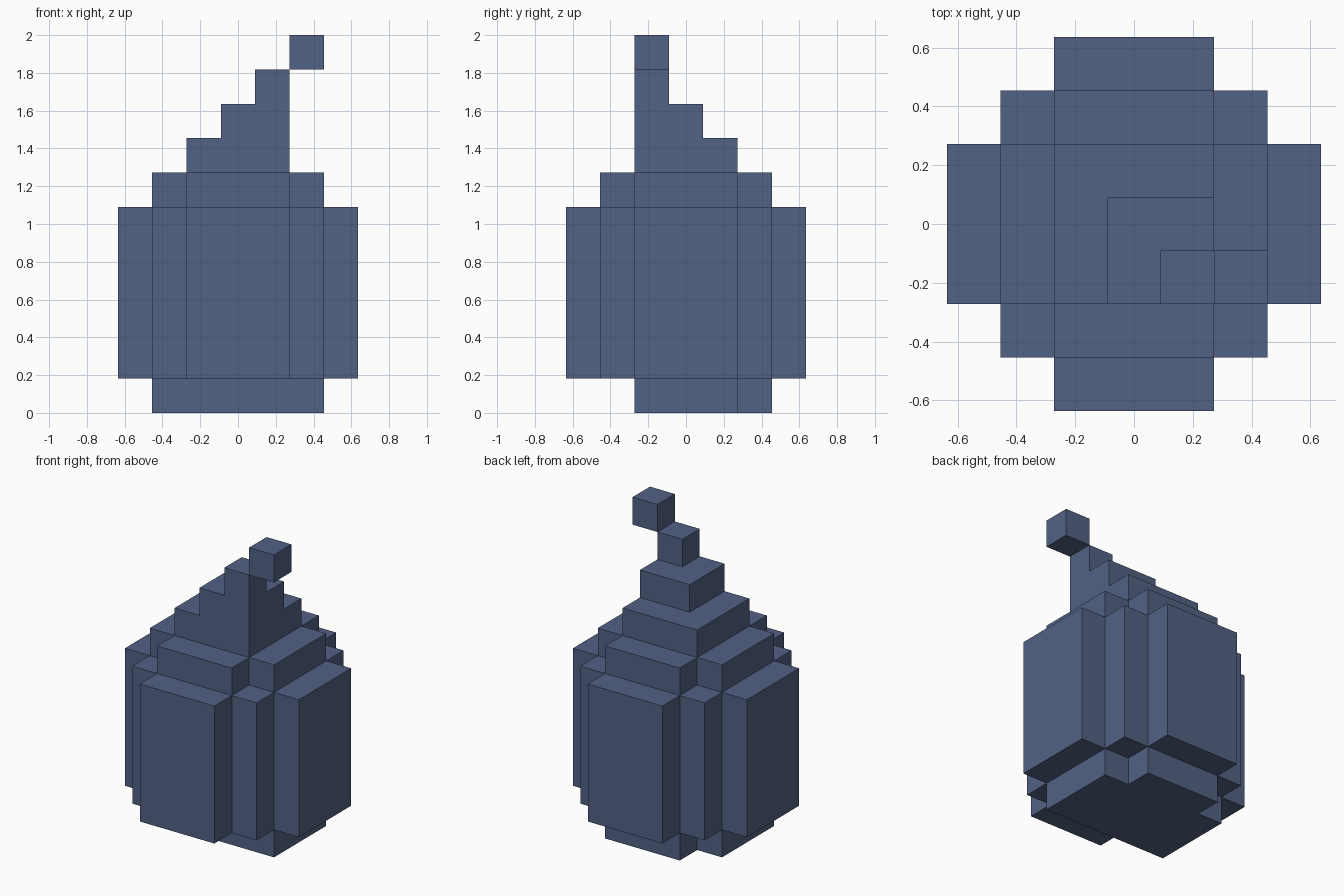
import bpy
import bmesh

if "Cube" in bpy.data.objects:
    bpy.data.objects.remove(bpy.data.objects["Cube"])

U = 2 / 11  # one block

mat = bpy.data.materials.new("slate blue")
mat.diffuse_color = (0.084, 0.122, 0.231, 1)
mat.use_nodes = True
mat.node_tree.nodes["Principled BSDF"].inputs["Base Color"].default_value = mat.diffuse_color


def slab(name, outline, z0, z1):
    """Extrude a counter-clockwise outline (in blocks) from z0 to z1."""
    bm = bmesh.new()
    face = bm.faces.new([bm.verts.new((x * U, y * U, z0 * U)) for x, y in outline])
    top = bmesh.ops.extrude_face_region(bm, geom=[face])["geom"]
    bmesh.ops.translate(bm, vec=(0, 0, (z1 - z0) * U),
                        verts=[v for v in top if isinstance(v, bmesh.types.BMVert)])
    bmesh.ops.recalc_face_normals(bm, faces=bm.faces[:])
    mesh = bpy.data.meshes.new(name)
    bm.to_mesh(mesh)
    bm.free()
    mesh.materials.append(mat)
    obj = bpy.data.objects.new(name, mesh)
    bpy.context.collection.objects.link(obj)


def rect(x0, x1, y0, y1):
    return [(x0, y0), (x1, y0), (x1, y1), (x0, y1)]


def stepped_round(quarter):
    """Turn one corner's outline four times about the centre."""
    pts = []
    for _ in range(4):
        pts += quarter
        quarter = [(-y, x) for x, y in quarter]
    return pts


# Base: a stepped round without its front lobe
slab("base", [(-2.5, -1.5), (2.5, -1.5), (2.5, 1.5), (1.5, 1.5),
              (1.5, 2.5), (-1.5, 2.5), (-1.5, 1.5), (-2.5, 1.5)], 0, 1)

# Body and the narrower shoulder above it
slab("body", stepped_round([(3.5, 1.5), (2.5, 1.5), (2.5, 2.5),
                            (1.5, 2.5), (1.5, 3.5)]), 1, 6)
slab("shoulder", stepped_round([(2.5, 1.5), (1.5, 1.5), (1.5, 2.5)]), 6, 7)

# Pointed top: tiers shrinking towards the front right corner
for i in range(3):
    slab(f"peak_tier_{i + 1}", rect(i - 1.5, 1.5, -1.5, 1.5 - i), 7 + i, 8 + i)

# Loose block at the tip
slab("tip", rect(1.5, 2.5, -1.5, -0.5), 10, 11)
